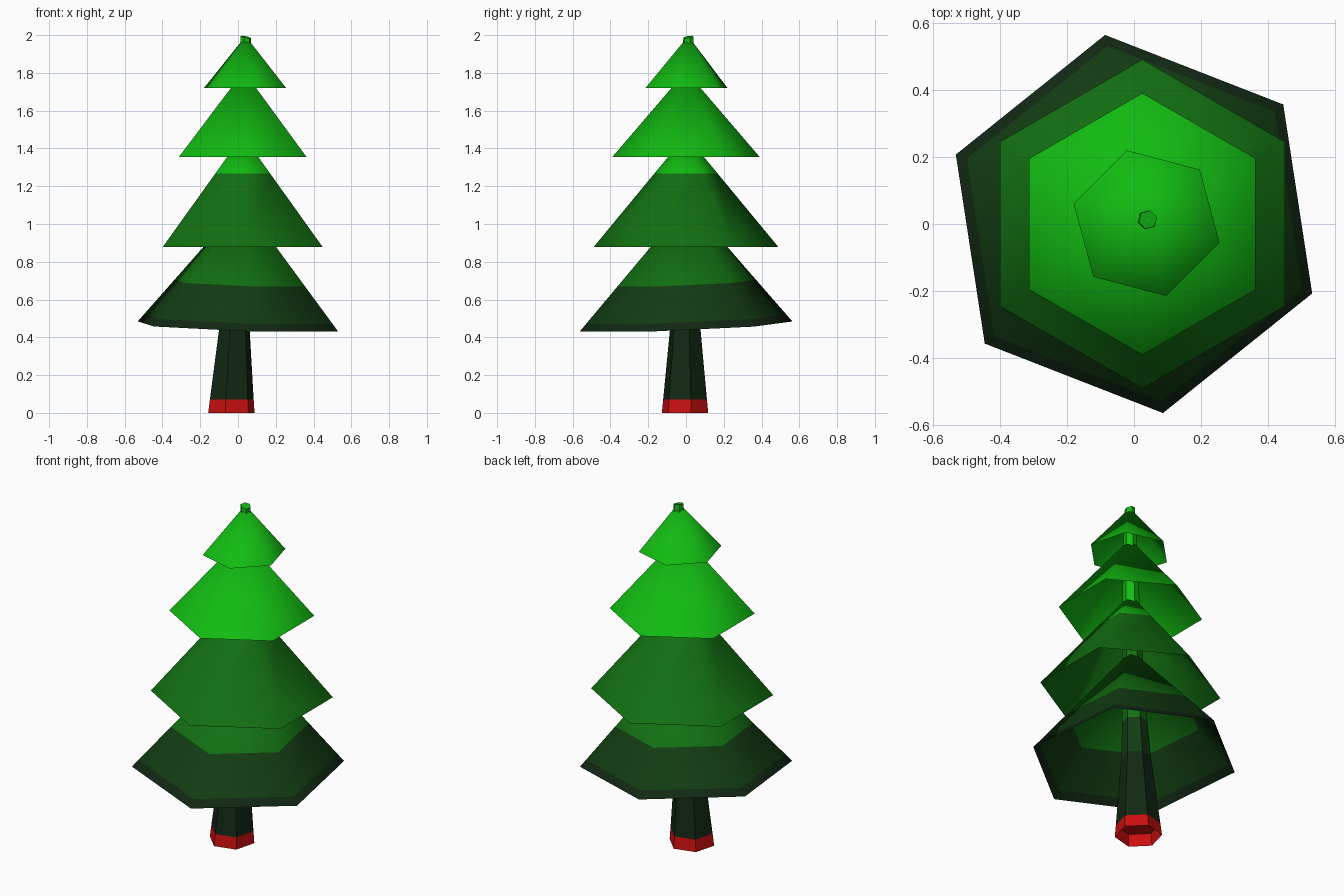
import bpy, bmesh
from math import cos, sin, radians
from mathutils import Vector

if "Cube" in bpy.data.objects:
    bpy.data.objects.remove(bpy.data.objects["Cube"], do_unlink=True)


def material(name, r, g, b):
    m = bpy.data.materials.new(name)
    m.use_nodes = True
    m.diffuse_color = (r, g, b, 1)
    bsdf = m.node_tree.nodes["Principled BSDF"]
    bsdf.inputs["Base Color"].default_value = (r, g, b, 1)
    bsdf.inputs["Roughness"].default_value = 0.9
    return m


MATS = [
    material("red", 0.6, 0.005, 0.005),
    material("deepest green", 0.006, 0.021, 0.007),
    material("dark green", 0.006, 0.045, 0.006),
    material("mid green", 0.006, 0.16, 0.006),
    material("bright green", 0.006, 0.5, 0.006),
]
RED, DEEPEST, DARK, MID, BRIGHT = range(5)


def ring(bm, centre, radius, turn, tilt=(0, 0)):
    """Six vertices around a centre, on a plane tilted along x and y."""
    verts = []
    for i in range(6):
        a = radians(turn + 60 * i)
        x, y = radius * cos(a), radius * sin(a)
        verts.append(bm.verts.new(Vector(centre) + Vector((x, y, tilt[0] * x + tilt[1] * y))))
    return verts


def bridge(bm, low, high, mat):
    for i in range(6):
        j = (i + 1) % 6
        bm.faces.new((low[i], low[j], high[j], high[i])).material_index = mat


def finish(bm, name, smooth):
    mesh = bpy.data.meshes.new(name)
    for f in bm.faces:
        f.smooth = smooth
    bm.to_mesh(mesh)
    bm.free()
    for m in MATS:
        mesh.materials.append(m)
    obj = bpy.data.objects.new(name, mesh)
    bpy.context.collection.objects.link(obj)
    return obj


def tier(name, centre, radius, turn, apex, bands, tilt=(0, 0)):
    """Hollow six-sided cone; bands lists (start fraction, material)."""
    bm = bmesh.new()
    centre, apex = Vector(centre), Vector(apex)
    rings = [ring(bm, centre.lerp(apex, t), radius * (1 - t), turn,
                  tilt) for t, _ in bands]
    for k in range(len(bands) - 1):
        bridge(bm, rings[k], rings[k + 1], bands[k][1])
    tip = bm.verts.new(apex)
    for i in range(6):
        f = bm.faces.new((rings[-1][i], rings[-1][(i + 1) % 6], tip))
        f.material_index = bands[-1][1]
    return finish(bm, name, True)


# Foliage tiers, bottom to top
tier("bottom_tier", (0, 0, 0.457), 0.57, -21.3, (0.027, 0.012, 1.116),
     [(0, DEEPEST), (0.06, DARK), (0.35, MID)], tilt=(-0.035, 0.0425))
tier("lower_middle_tier", (0.025, 0, 0.877), 0.49, 30, (0.025, 0, 1.47),
     [(0, MID), (0.66, BRIGHT)])
tier("upper_middle_tier", (0.025, 0, 1.355), 0.39, 30, (0.03, 0, 1.81), [(0, BRIGHT)])
tier("top_tier", (0.0375, 0.0025, 1.72), 0.225, -14.8, (0.04, 0.012, 1.995), [(0, BRIGHT)])

# Trunk running through all tiers: x, y, z, radius, colour above
SECTIONS = [
    (-0.035, -0.005, 0, 0.127, RED),
    (-0.033, -0.005, 0.07, 0.12, DEEPEST),
    (-0.018, -0.004, 0.48, 0.08, DARK),
    (-0.005, 0, 0.69, 0.068, MID),
    (0.02, 0.003, 1.27, 0.05, BRIGHT),
    (0.035, 0.01, 1.72, 0.038, BRIGHT),
    (0.041, 0.013, 1.99, 0.028, BRIGHT),
]
bm = bmesh.new()
rings = [ring(bm, s[:3], s[3], 15, (-0.2, 0.15) if s is SECTIONS[-1] else (0, 0))
         for s in SECTIONS]
for k in range(len(rings) - 1):
    bridge(bm, rings[k], rings[k + 1], SECTIONS[k][4])
bm.faces.new(rings[-1]).material_index = BRIGHT
# Recessed base closing the hollow foot
foot = ring(bm, SECTIONS[1][:3], SECTIONS[1][3] - 0.002, 15)
bm.faces.new(foot[::-1]).material_index = RED
finish(bm, "trunk", False)
